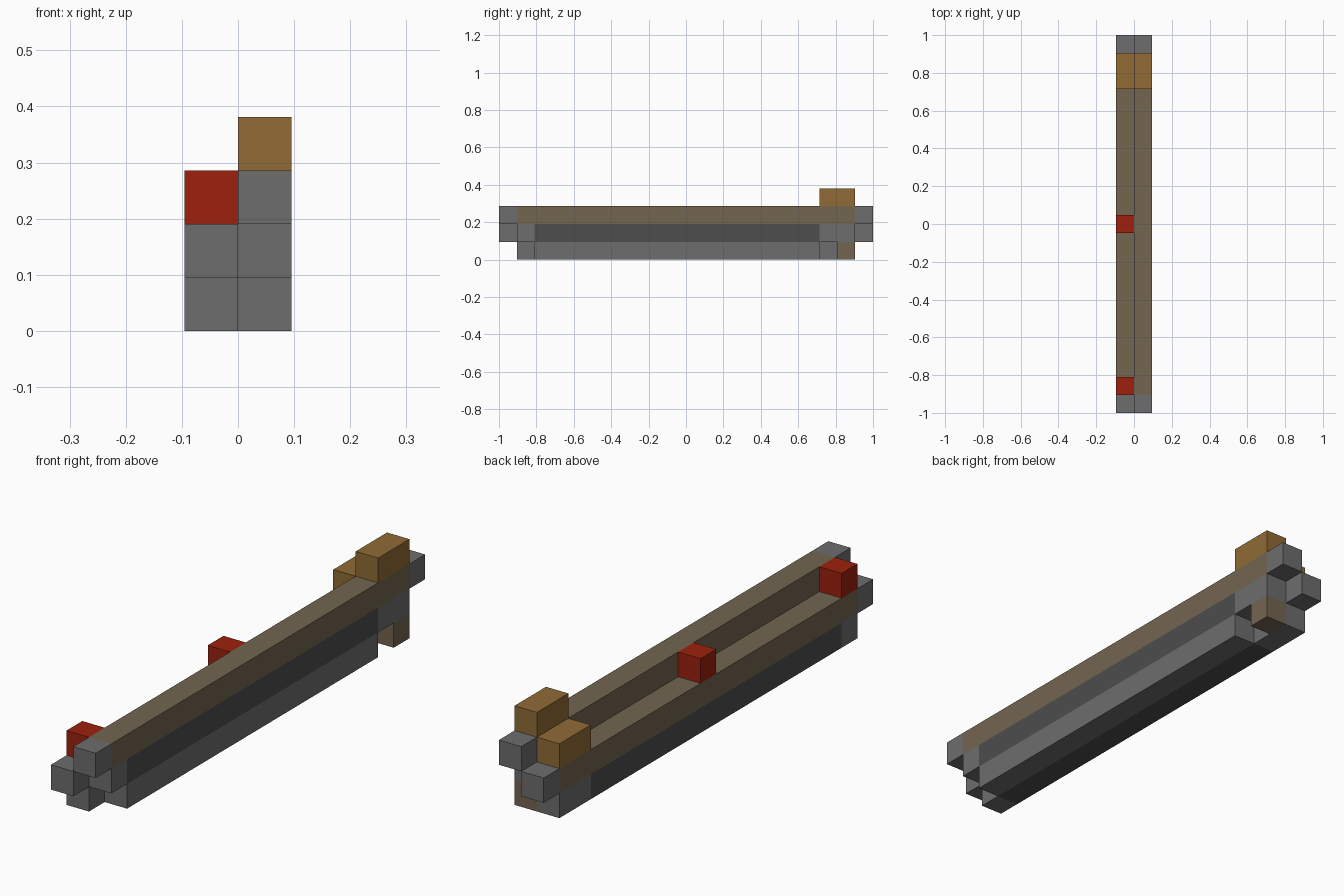
import bpy

if "Cube" in bpy.data.objects:
    bpy.data.objects.remove(bpy.data.objects["Cube"], do_unlink=True)

CELLS = 21            # blocks along the full length
UNIT = 2 / CELLS      # edge of one block


def material(name, rgb):
    linear = [((c / 255 + 0.055) / 1.055) ** 2.4 for c in rgb] + [1]
    mat = bpy.data.materials.new(name)
    mat.use_nodes = True
    mat.diffuse_color = linear
    mat.node_tree.nodes["Principled BSDF"].inputs["Base Color"].default_value = linear
    return mat


grey = material("mid grey", (109, 109, 109))
dark = material("dark grey", (77, 77, 77))
taupe = material("brown grey", (115, 101, 80))
brown = material("wood brown", (144, 107, 53))
red = material("red", (157, 33, 14))


def block(name, column, start, end, level, mat):
    """Box one block wide and high, spanning cells start to end along y."""
    bpy.ops.mesh.primitive_cube_add(
        size=1, location=((column - 0.5) * UNIT,
                          ((start + end) / 2 - CELLS / 2) * UNIT,
                          (level + 0.5) * UNIT))
    obj = bpy.context.object
    obj.name = name
    obj.scale = (UNIT, (end - start) * UNIT, UNIT)
    bpy.ops.object.transform_apply(location=False, rotation=False, scale=True)
    obj.data.materials.append(mat)


# Two matching beams side by side, the +x one raised by one block
for column, side in enumerate(("right", "left")):
    low, mid, high = column, column + 1, column + 2
    block(side + "_core_front", column, 1, 2, low, grey)
    block(side + "_core", column, 2, 18, low, dark)
    block(side + "_core_back", column, 18, 20, low, grey)
    block(side + "_rail_front_tip", column, 0, 1, mid, grey)
    block(side + "_rail", column, 1, 20, mid, taupe)
    block(side + "_rail_back_tip", column, 20, 21, mid, grey)
    block(side + "_back_top_block", column, 18, 20, high, brown)

# Red markers on the lower beam
block("front_marker", 0, 1, 2, 2, red)
block("middle_marker", 0, 10, 11, 2, red)

# Support under the raised beam
block("lower_bar", 1, 2, 18, 0, grey)
block("back_foot", 1, 19, 20, 0, taupe)
